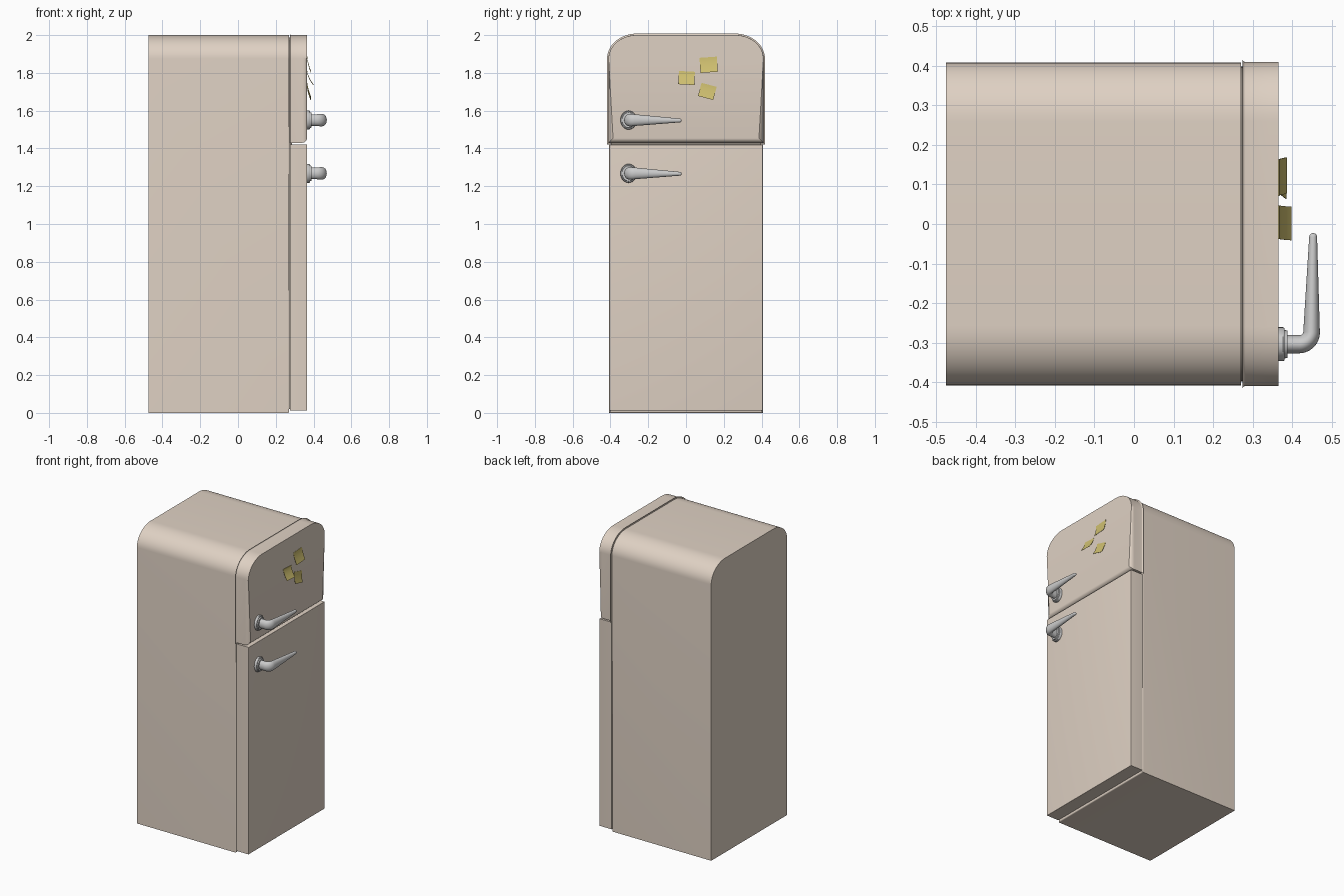
import bpy, bmesh, math
from mathutils import Vector, Matrix

if "Cube" in bpy.data.objects:
    bpy.data.objects.remove(bpy.data.objects["Cube"])

def material(name, rgb):
    m = bpy.data.materials.new(name)
    m.diffuse_color = (*rgb, 1)
    m.use_nodes = True
    m.node_tree.nodes["Principled BSDF"].inputs["Base Color"].default_value = m.diffuse_color
    return m

CREAM = material("cream_enamel", (0.74, 0.64, 0.55))
YELLOW = material("note_paper", (0.62, 0.52, 0.16))
RUBBER = material("seal_rubber", (0.25, 0.22, 0.19))

def finish(name, bm, mat=None, angle=35):
    bmesh.ops.recalc_face_normals(bm, faces=bm.faces)
    me = bpy.data.meshes.new(name)
    bm.to_mesh(me)
    bm.free()
    ob = bpy.data.objects.new(name, me)
    bpy.context.collection.objects.link(ob)
    if mat:
        me.materials.append(mat)
    bpy.ops.object.select_all(action='DESELECT')
    ob.select_set(True)
    bpy.context.view_layer.objects.active = ob
    bpy.ops.object.shade_smooth_by_angle(angle=math.radians(angle))
    return ob

def profile(w, z0, z1, r=0.0, ry=None, n=14):
    """Half-width w outline in y/z, with optional rounded top corners."""
    pts = [(-w, z0), (w, z0)]
    if r == 0:
        return pts + [(w, z1), (-w, z1)]
    ry = ry or r
    arc = [(w - ry + ry * math.cos(a), z1 - r + r * math.sin(a))
           for a in (math.pi / 2 * i / n for i in range(n + 1))]
    return pts + arc + [(-y, z) for y, z in reversed(arc)]

def slab(name, pts, x0, x1, mat, front=0.0, back=0.0):
    """Extrude the outline along x and round the front and back rims."""
    bm = bmesh.new()
    rings = [[bm.verts.new((x, y, z)) for y, z in pts] for x in (x0, x1)]
    n = len(pts)
    for ring in rings:
        bm.faces.new(ring)
    for i in range(n):
        j = (i + 1) % n
        bm.faces.new((rings[0][i], rings[0][j], rings[1][j], rings[1][i]))
    for x, size in ((x1, front), (x0, back)):
        if size:
            rim = [e for e in bm.edges if all(abs(v.co.x - x) < 1e-5 for v in e.verts)]
            bmesh.ops.bevel(bm, geom=rim, offset=size, segments=5, profile=0.5, affect='EDGES')
    return finish(name, bm, mat)

# Cabinet, door seal and the two doors
slab("cabinet", profile(0.408, 0, 2.0, 0.125, 0.15), -0.475, 0.271, CREAM, front=0.007)
slab("door_seal", profile(0.398, 0.02, 1.988, 0.117, 0.142), 0.262, 0.285, RUBBER)
slab("freezer_door", profile(0.41, 1.43, 2.0, 0.125, 0.15), 0.274, 0.365, CREAM, front=0.024, back=0.008)
slab("main_door", profile(0.407, 0.013, 1.42), 0.274, 0.365, CREAM, front=0.002)

def loft(bm, rings):
    """Skin a list of vertex-position rings and cap both ends."""
    vs = [[bm.verts.new(p) for p in r] for r in rings]
    n = len(vs[0])
    for a, b in zip(vs, vs[1:]):
        for i in range(n):
            j = (i + 1) % n
            bm.faces.new((a[i], a[j], b[j], b[i]))
    bm.faces.new(vs[0])
    bm.faces.new(vs[-1])

def oval(x, y, z, direction, rh, rv, n=28):
    """Oval ring across a path heading in the x/y plane at angle `direction`."""
    side = Vector((-math.sin(direction), math.cos(direction), 0))
    return [Vector((x, y, z)) + side * rh * math.cos(a) + Vector((0, 0, rv * math.sin(a)))
            for a in (2 * math.pi * i / n for i in range(n))]

def handle(name, z):
    y0 = -0.304
    # Stepped mounting plate
    bm = bmesh.new()
    loft(bm, [oval(x, y0, z, 0, r * 0.86, r) for x, r in
              ((0.36, 0.05), (0.377, 0.05), (0.381, 0.047), (0.381, 0.042), (0.388, 0.04))])
    finish(name + "_plate", bm)
    # Stem, elbow and tapering lever
    bm = bmesh.new()
    rings = [oval(x, y0, z, 0, 0.023, 0.031) for x in (0.38, 0.405, 0.418)]
    r = 0.031
    for i in range(1, 13):
        a = math.pi / 2 * i / 12
        rings.append(oval(0.418 + r * math.sin(a), y0 + r * (1 - math.cos(a)), z, a,
                          0.023 - 0.002 * i / 12, 0.031 + 0.002 * math.sin(2 * a)))
    for i in range(1, 11):
        t = i / 10
        rings.append(oval(0.449 + 0.004 * t, -0.273 + 0.24 * t, z - 0.002 * t, math.pi / 2,
                          0.021 - 0.011 * t, 0.031 - 0.021 * t))
    for i in range(1, 6):
        a = math.pi / 2 * i / 6
        rings.append(oval(0.453, -0.033 + 0.01 * math.sin(a), z - 0.002, math.pi / 2,
                          0.01 * math.cos(a), 0.01 * math.cos(a)))
    loft(bm, rings)
    finish(name + "_lever", bm, angle=50)

handle("freezer_handle", 1.55)
handle("main_handle", 1.268)

def note(name, y, z, w, h, tilt, lift):
    """Thin paper square stuck at its top edge, curling away at the bottom."""
    bm = bmesh.new()
    n, m = 8, 2
    rot = Matrix.Rotation(math.radians(tilt), 4, 'X')
    def layer(dx):
        return [[bm.verts.new(rot @ Vector((dx + lift * (i / n) ** 1.6, w * (j / m - 0.5), h * (0.5 - i / n)))
                              + Vector((0.366, y, z))) for j in range(m + 1)] for i in range(n + 1)]
    f, b = layer(0.0015), layer(0)
    for g in (f, b):
        for i in range(n):
            for j in range(m):
                bm.faces.new((g[i][j], g[i][j + 1], g[i + 1][j + 1], g[i + 1][j]))
    def rim(g):
        return (g[0] + [r[-1] for r in g[1:]] + g[-1][-2::-1] + [r[0] for r in g[-2:0:-1]])
    rf, rb = rim(f), rim(b)
    for i in range(len(rf)):
        j = (i + 1) % len(rf)
        bm.faces.new((rf[i], rf[j], rb[j], rb[i]))
    finish(name, bm, YELLOW)

# Sticky notes on the freezer door
note("note_left", 0.003, 1.773, 0.085, 0.07, -3, 0.031)
note("note_top", 0.12, 1.843, 0.092, 0.08, 4, 0.02)
note("note_bottom", 0.113, 1.702, 0.083, 0.072, -15, 0.018)
